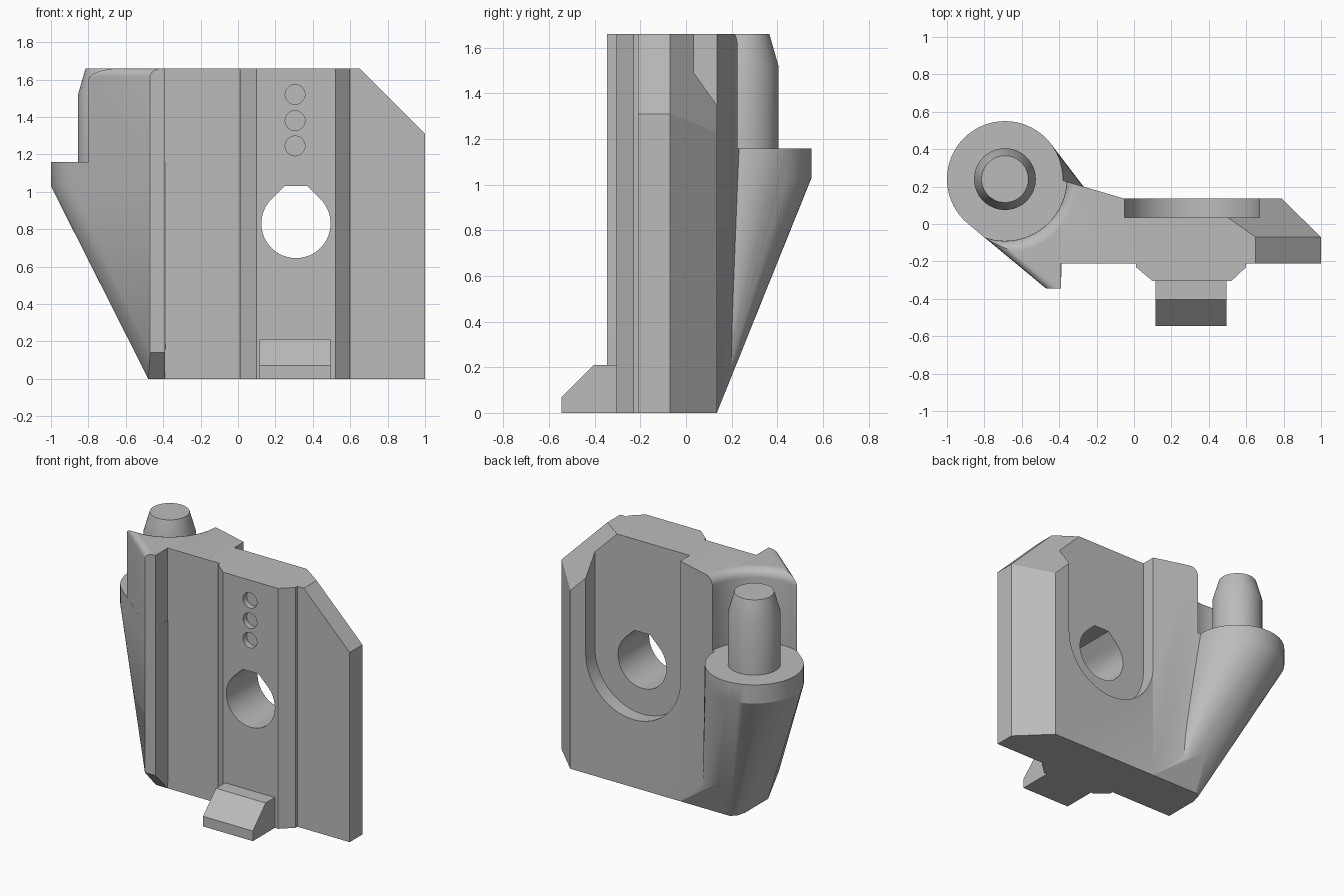
import bpy, bmesh, math
from mathutils import Vector

cube = bpy.data.objects.get("Cube")
if cube:
    bpy.data.objects.remove(cube, do_unlink=True)

GREY = (0.5, 0.5, 0.5, 1)
grey = bpy.data.materials.new("plain_grey")
grey.use_nodes = True
grey.diffuse_color = GREY
grey.node_tree.nodes["Principled BSDF"].inputs["Base Color"].default_value = GREY

TOP, CUP_TOP, CUP_LOW = 1.66, 1.16, 1.03
PIN_X, PIN_Y = -0.69, 0.24


def finish(bm, name):
    bmesh.ops.recalc_face_normals(bm, faces=bm.faces)
    mesh = bpy.data.meshes.new(name)
    bm.to_mesh(mesh)
    bm.free()
    mesh.materials.append(grey)
    ob = bpy.data.objects.new(name, mesh)
    bpy.context.collection.objects.link(ob)
    return ob


def extrude(points, vec):
    """Closed solid from a flat outline pushed along a vector."""
    bm = bmesh.new()
    face = bm.faces.new([bm.verts.new(p) for p in points])
    geom = bmesh.ops.extrude_face_region(bm, geom=[face])["geom"]
    bmesh.ops.translate(bm, vec=vec, verts=[v for v in geom if isinstance(v, bmesh.types.BMVert)])
    # the source face remains as the base cap
    bmesh.ops.recalc_face_normals(bm, faces=bm.faces)
    return bm


def plan(outline, z0, z1):
    return extrude([(x, y, z0) for x, y in outline], (0, 0, z1 - z0))


def through(outline, y0, y1):
    return extrude([(x, y0, z) for x, z in outline], (0, y1 - y0, 0))


def arc(cx, cy, r, a0=0, a1=360, n=64):
    steps = n if a1 - a0 == 360 else n + 1
    return [(cx + r * math.cos(math.radians(a0 + (a1 - a0) * i / n)),
             cy + r * math.sin(math.radians(a0 + (a1 - a0) * i / n))) for i in range(steps)]


def hull(points):
    bm = bmesh.new()
    for p in points:
        bm.verts.new(p)
    res = bmesh.ops.convex_hull(bm, input=bm.verts)
    loose = {v for v in res["geom_interior"] + res["geom_unused"]
             if isinstance(v, bmesh.types.BMVert) and not v.link_faces}
    bmesh.ops.delete(bm, geom=list(loose), context='VERTS')
    bmesh.ops.dissolve_limit(bm, angle_limit=0.002, verts=bm.verts, edges=bm.edges)
    return bm


def revolve(profile, n=64):
    """Solid of (radius, height) rings round the pin axis."""
    bm = bmesh.new()
    rings = [[bm.verts.new((x, y, z)) for x, y in arc(PIN_X, PIN_Y, r, n=n)] for r, z in profile]
    for a, b in zip(rings, rings[1:]):
        for i in range(n):
            j = (i + 1) % n
            bm.faces.new((a[i], a[j], b[j], b[i]))
    bm.faces.new(rings[0])
    bm.faces.new(rings[-1])
    return bm


def combine(target, bm, operation):
    tool = finish(bm, "tool")
    mod = target.modifiers.new("combine", 'BOOLEAN')
    mod.operation, mod.solver, mod.object = operation, 'EXACT', tool
    with bpy.context.temp_override(object=target, active_object=target):
        bpy.ops.object.modifier_apply(modifier=mod.name)
    bpy.data.objects.remove(tool, do_unlink=True)


# Main plate with front rail, its upper corner cut by two planes
bm = plan([(-0.42, -0.21), (0.01, -0.21), (0.01, -0.23), (0.1, -0.305), (0.52, -0.305),
           (0.6, -0.23), (0.6, -0.21), (1, -0.21), (1, -0.07), (0.79, 0.135), (-0.42, 0.135)], 0, TOP)
for normal in ((1, 0, 1), (1, 1.414, 1)):
    cut = bmesh.ops.bisect_plane(bm, geom=bm.verts[:] + bm.edges[:] + bm.faces[:], dist=1e-5,
                                 plane_co=(0.65, -0.07, TOP), plane_no=Vector(normal).normalized(),
                                 clear_outer=True)
    bmesh.ops.holes_fill(bm, edges=[e for e in bm.edges if e.is_boundary], sides=0)
body = finish(bm, "body")

# Slanted rear web between plate and cup
combine(body, hull([(-0.05, 0.13, 0), (-0.05, 0.135, 0), (-0.05, 0.135, TOP), (-0.05, 0.1, TOP),
                    (-0.42, 0.1, 0), (-0.42, 0.135, 0), (-0.42, 0.244, 0.27),
                    (-0.42, 0.244, TOP), (-0.42, 0.1, TOP)]), 'UNION')

# Cup tapering down into the foot of the plate
cup = [(x, y, z) for z in (CUP_LOW, CUP_TOP) for x, y in arc(PIN_X, PIN_Y, 0.31)]
foot = [(-0.43, 0.135, 0), (-0.465, 0.1, 0), (-0.48, 0.04, 0), (-0.48, -0.21, 0), (-0.39, -0.21, 0)]
combine(body, hull(cup + foot + [(-0.22, 0.135, 0)]), 'UNION')

# Front ridge blending into the cup
ridge = [(x, -0.345, z) for x in (-0.47, -0.39) for z in (0.14, CUP_TOP)]
combine(body, hull(cup + foot + ridge), 'UNION')

# Upper shield with a rounded front edge
bm = plan([(-0.39, -0.345), (-0.47, -0.345), (-0.885, 0), (-0.69, 0.32), (-0.39, 0.235)], 1.08, TOP)
edge = [e for e in bm.edges if all(v.co.z > 1.6 and v.co.x < -0.4 and v.co.y < 0.1 for v in e.verts)]
bmesh.ops.bevel(bm, geom=edge, offset=0.045, segments=6, profile=0.5, affect='EDGES')
combine(body, bm, 'UNION')

# Round clearance about the pin, with a rounded lip
lip = [(0.39 - 0.06 * math.cos(a), 1.6 + 0.06 * math.sin(a))
       for a in (math.radians(15 * i) for i in range(7))]
combine(body, revolve([(0.33, CUP_TOP - 0.001)] + lip + [(0.39, 1.8)]), 'DIFFERENCE')

# Rear recess, open at the top
combine(body, through(arc(0.31, 0.83, 0.362, 180, 360, 40) + [(0.672, 1.8), (-0.052, 1.8)],
                      0.035, 0.4), 'DIFFERENCE')

# Through hole with a flat-topped peak
combine(body, through([(0.25, 1.03)] + arc(0.31, 0.83, 0.185, 135, 405, 48) + [(0.37, 1.03)],
                      -0.5, 0.5), 'DIFFERENCE')

# Three shallow front dimples
for z in (1.245, 1.38, 1.52):
    combine(body, through(arc(0.305, z, 0.053, n=32), -0.5, -0.265), 'DIFFERENCE')

# Guide pin with tapered tip
pin = finish(revolve([(0.165, 1.1), (0.165, 1.52), (0.125, TOP)]), "guide_pin")

# Wedge-shaped catch at the foot of the rail
catch = finish(extrude([(0.115, y, z) for y, z in
                        [(-0.29, 0), (-0.545, 0), (-0.545, 0.07), (-0.405, 0.21), (-0.29, 0.21)]],
                       (0.38, 0, 0)), "front_catch")

bpy.ops.object.select_all(action='DESELECT')
for ob in (body, pin, catch):
    ob.select_set(True)
bpy.context.view_layer.objects.active = body
bpy.ops.object.shade_smooth_by_angle(angle=math.radians(25))
